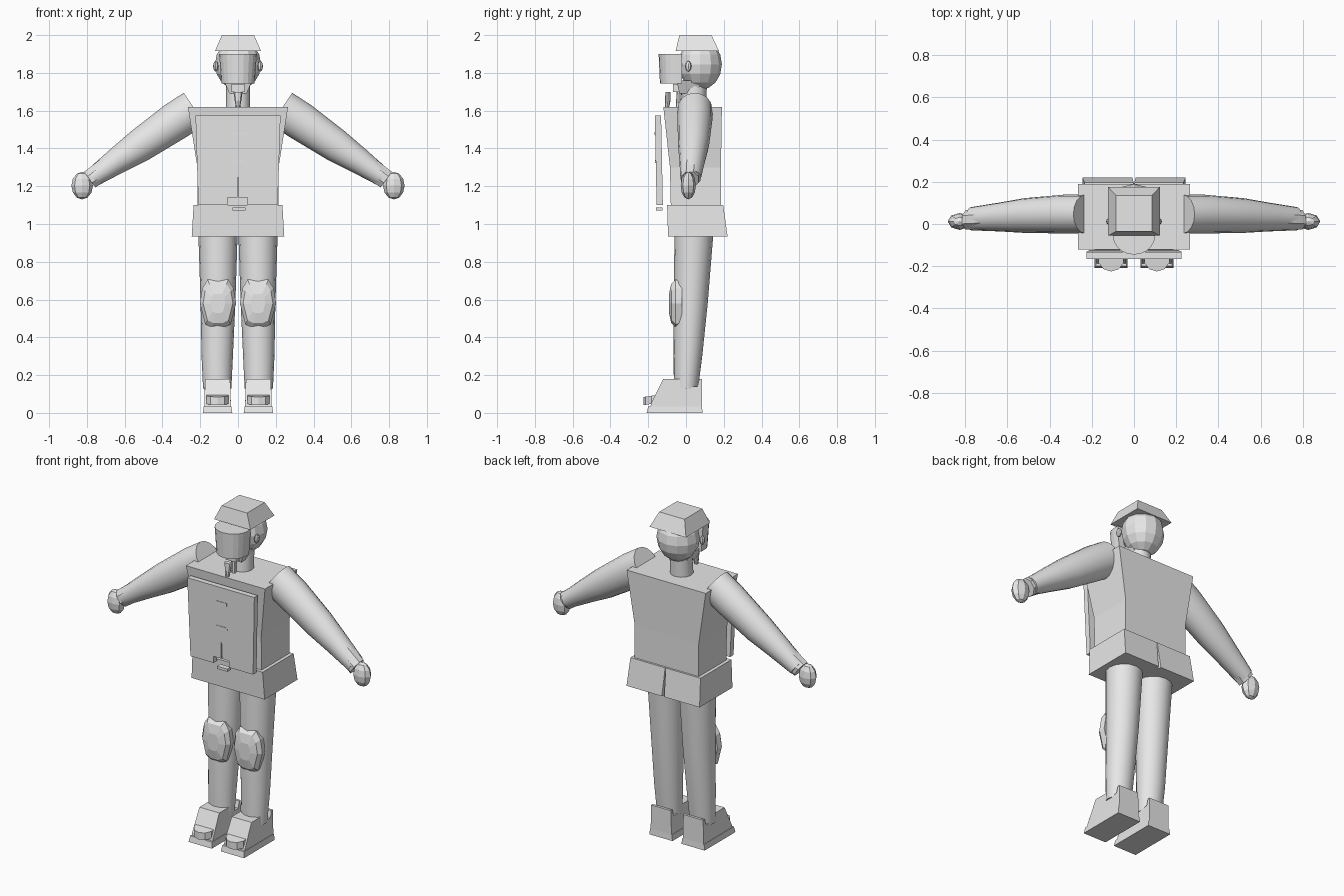
import bpy, bmesh, math
from mathutils import Vector

if "Cube" in bpy.data.objects:
    bpy.data.objects.remove(bpy.data.objects["Cube"])

grey = bpy.data.materials.new("light grey")
grey.diffuse_color = (0.8, 0.8, 0.8, 1)
grey.use_nodes = True
grey.node_tree.nodes["Principled BSDF"].inputs["Base Color"].default_value = grey.diffuse_color


def loft(name, rings, smooth=None):
    """Skin matching rings of points and cap both ends."""
    bm = bmesh.new()
    loops = [[bm.verts.new(p) for p in r] for r in rings]
    n = len(loops[0])
    for a, b in zip(loops, loops[1:]):
        for i in range(n):
            j = (i + 1) % n
            bm.faces.new((a[i], a[j], b[j], b[i]))
    bm.faces.new(loops[0])
    bm.faces.new(loops[-1])
    bmesh.ops.recalc_face_normals(bm, faces=bm.faces)
    return finish(name, bm, smooth)


def finish(name, bm, smooth=None):
    me = bpy.data.meshes.new(name)
    bm.to_mesh(me)
    bm.free()
    me.materials.append(grey)
    if smooth:
        me.polygons.foreach_set("use_smooth", [True] * len(me.polygons))
        me.set_sharp_from_angle(angle=math.radians(smooth))
    ob = bpy.data.objects.new(name, me)
    bpy.context.collection.objects.link(ob)
    return ob


def rect(x0, x1, y0, y1, z):
    return [(x0, y0, z), (x1, y0, z), (x1, y1, z), (x0, y1, z)]


def box(name, x0, x1, y0, y1, z0, z1):
    return loft(name, [rect(x0, x1, y0, y1, z0), rect(x0, x1, y0, y1, z1)])


def oval(cx, cy, z, rx, ry, n, turn=0.0):
    return [(cx + rx * math.cos(2 * math.pi * i / n + turn),
             cy + ry * math.sin(2 * math.pi * i / n + turn), z) for i in range(n)]


def ball(name, centre, radii, u, v):
    bm = bmesh.new()
    bmesh.ops.create_uvsphere(bm, u_segments=u, v_segments=v, radius=1)
    bmesh.ops.scale(bm, vec=radii, verts=bm.verts)
    ob = finish(name, bm)
    ob.location = centre
    return ob


def limb(name, stations, side, n, smooth=None, turn=0.0):
    """Tube in the x-z plane; stations are (x, y, z, in-plane radius, y radius)."""
    d = Vector((stations[-1][0] - stations[0][0], 0, stations[-1][2] - stations[0][2])).normalized()
    up = Vector((-d.z, 0, d.x))
    rings = []
    for x, y, z, r, ry in stations:
        ring = []
        for i in range(n):
            a = 2 * math.pi * i / n + turn
            p = Vector((x, y, z)) + up * r * math.cos(a) + Vector((0, ry * math.sin(a), 0))
            ring.append((side * p.x, p.y, p.z))
        rings.append(ring)
    return loft(name, rings, smooth)


# Torso, broad at the shoulders with a straight waist
loft("torso", [rect(-.215, .215, -.08, .185, 1.08), rect(-.215, .215, -.085, .185, 1.30),
               rect(-.265, .265, -.12, .19, 1.62)])

# Skirt with a narrow vent at the back
def skirt_ring(w, y0, y1, z, gap):
    return [(-w, y0, z), (w, y0, z), (w, y1, z), (gap, y1, z), (0, y1 - .03, z),
            (-gap, y1, z), (-w, y1, z)]
loft("skirt", [skirt_ring(.245, -.095, .22, .935, .008), skirt_ring(.235, -.10, .197, 1.10, .002)])

# Chest panel with a notch and slit in the lower edge
outline = [(-.225, 1.575), (.225, 1.575), (.21, 1.10), (.05, 1.10), (.05, 1.14), (.004, 1.14),
           (0, 1.30), (-.004, 1.14), (-.055, 1.14), (-.055, 1.10), (-.21, 1.10)]
slant = lambda z: (1.575 - z) * .02
loft("chest_panel", [[(x, y + slant(z), z) for x, z in outline] for y in (-.165, -.132)])
for z in (1.48, 1.33, 1.08):
    box("fastener", -.03, .04, -.168 + slant(z), -.135 + slant(z), z - .008, z + .008)

# Neck and head
loft("neck", [oval(0, .04, 1.60, .065, .065, 12), oval(0, .05, 1.76, .062, .062, 12)], 40)
ball("head", (0, .075, 1.845), (.122, .115, .135), 12, 8)
loft("chin", [rect(-.045, .045, -.035, .07, 1.69), rect(-.075, .075, -.05, .07, 1.76)])

# Square cap
loft("cap", [rect(-.122, .122, -.055, .175, 1.915), rect(-.085, .085, -.035, .135, 2.0)])

# Curved face visor
def visor_ring(w, front, z):
    arc = [(-w * math.cos(math.pi * i / 10), -.055 - front * math.sin(math.pi * i / 10), z)
           for i in range(11)]
    return arc + [(w, -.02, z), (-w, -.02, z)]
loft("visor", [visor_ring(.088, .083, 1.745), visor_ring(.1, .09, 1.90)])

# Breathing mouthpiece and hose
box("mouthpiece", -.035, .035, -.07, -.01, 1.70, 1.74)
loft("hose", [oval(0, -.1, 1.62, .011, .011, 8), oval(0, -.096, 1.655, .018, .015, 8),
              oval(0, -.095, 1.70, .024, .014, 8)])
loft("hose_bend", [oval(0, -.04, 1.62, .014, .014, 8), oval(0, -.035, 1.71, .014, .014, 8)])

for s, tag in ((-1, "left"), (1, "right")):
    ball(tag + "_ear", (s * .118, .012, 1.835), (.014, .017, .028), 8, 6)

    # Arm, cuff and hand
    limb(tag + "_arm", [(.23, .047, 1.61, .102, .092), (.33, .047, 1.545, .102, .092),
                        (.52, .04, 1.415, .088, .082), (.64, .033, 1.335, .07, .068),
                        (.77, .025, 1.245, .05, .055)], s, 16, 40)
    limb(tag + "_cuff", [(.68, .027, 1.31, .06, .056), (.785, .02, 1.235, .055, .05)],
         s, 8, None, math.pi / 8)
    ball(tag + "_hand", (s * .825, .012, 1.203), (.057, .04, .073), 8, 6)

    # Leg, tapering to the ankle
    loft(tag + "_leg", [oval(s * .11, .0, .13, .075, .064, 16), oval(s * .11, .01, .3, .083, .076, 16),
                        oval(s * .106, .025, .58, .092, .09, 16),
                        oval(s * .106, .042, .95, .104, .103, 16)], 40)

    # Knee pad with bevelled facets
    pad = [(-.055, .125), (.055, .125), (.083, .08), (.096, 0), (.068, -.11), (.03, -.128),
           (-.03, -.128), (-.068, -.11), (-.096, 0), (-.083, .08)]
    loft(tag + "_knee_pad", [[(s * .106 + x * k, y, .58 + z * k) for x, z in pad]
                             for y, k in ((-.02, .95), (-.055, 1), (-.078, .82), (-.09, .4))])

    # Boot, sole and toe cap
    side = [(.085, .02), (-.19, .02), (-.185, .05), (-.12, .18), (-.0, .18), (.02, .14),
            (.06, .14), (.07, .18), (.085, .18)]
    loft(tag + "_boot", [[(s * .108 + w * (.07 - .045 * max(z - .1, 0)), y, z) for y, z in side]
                         for w in (-1, 1)])
    loft(tag + "_sole", [rect(s * .108 - .078, s * .108 + .078, -.208, .087, 0),
                         rect(s * .108 - .073, s * .108 + .073, -.2, .085, .035)])
    toe = [oval(s * .108, -.165, z, .062, .06, 10, math.pi / 10) for z in (.045, .088)]
    loft(tag + "_toe_cap", [[(x, y, z + (y + .2) * .15) for x, y, z in r] for r in toe])
